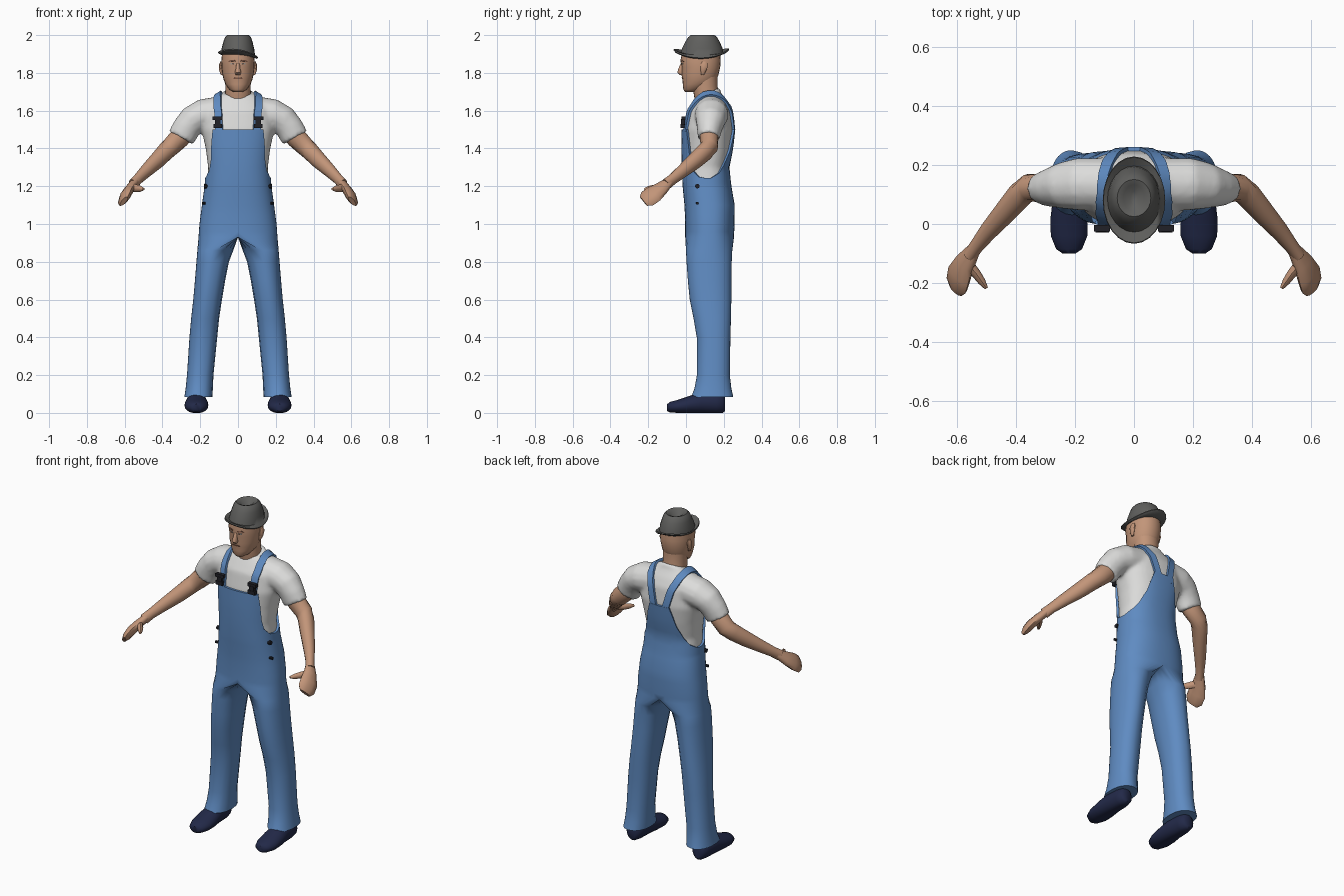
import bpy, bmesh, math
from mathutils import Vector, Matrix
from mathutils.bvhtree import BVHTree

if "Cube" in bpy.data.objects:
    bpy.data.objects.remove(bpy.data.objects["Cube"], do_unlink=True)


def material(name, *rgb):
    m = bpy.data.materials.new(name)
    m.use_nodes = True
    m.diffuse_color = (*rgb, 1)
    m.node_tree.nodes["Principled BSDF"].inputs["Base Color"].default_value = (*rgb, 1)
    return m


SKIN = material("skin", .54, .30, .19)
SHIRT = material("shirt white", .72, .72, .71)
DENIM = material("denim blue", .115, .26, .54)
FELT = material("hat grey", .115, .115, .11)
NAVY = material("shoe navy", .016, .022, .065)
BLACK = material("hardware black", .015, .015, .02)
BROWN = material("brow and lip brown", .24, .11, .07)
EYE = material("eye grey", .45, .40, .36)


def finish(name, bm, mat, mirror=False, angle=50):
    bmesh.ops.recalc_face_normals(bm, faces=bm.faces)
    me = bpy.data.meshes.new(name)
    bm.to_mesh(me)
    bm.free()
    me.materials.append(mat)
    ob = bpy.data.objects.new(name, me)
    bpy.context.collection.objects.link(ob)
    bpy.ops.object.select_all(action='DESELECT')
    ob.select_set(True)
    bpy.context.view_layer.objects.active = ob
    bpy.ops.object.shade_smooth_by_angle(angle=math.radians(angle))
    if mirror:
        ob.modifiers.new("mirror", 'MIRROR').use_clip = True
    return ob


def bridge(bm, a, b, closed=True):
    for i in range(len(a) if closed else len(a) - 1):
        j = (i + 1) % len(a)
        bm.faces.new((a[i], a[j], b[j], b[i]))


def loft(bm, rings):
    rows = [[bm.verts.new(p) for p in r] for r in rings]
    for a, b in zip(rows, rows[1:]):
        bridge(bm, a, b)
    bm.faces.new(rows[0])
    bm.faces.new(rows[-1])


def tube(pts, ref, axis=None, n=14):
    """Rings along points (x, y, z, radius along ref, other radius)."""
    rings = []
    for i, (x, y, z, ra, rb) in enumerate(pts):
        t = axis or Vector(pts[min(i + 1, len(pts) - 1)][:3]) - Vector(pts[max(i - 1, 0)][:3])
        t = Vector(t).normalized()
        u = Vector(ref)
        u = (u - t * u.dot(t)).normalized()
        v = t.cross(u)
        angles = [math.tau * k / n for k in range(n)]
        rings.append([Vector((x, y, z)) + u * ra * math.cos(a) + v * rb * math.sin(a) for a in angles])
    return rings


def lofted(name, rings, mat, mirror=False, angle=50):
    bm = bmesh.new()
    loft(bm, rings)
    return finish(name, bm, mat, mirror, angle)


def lookup(table, t):
    for a, b in zip(table, table[1:]):
        if t <= b[0]:
            f = max(0, (t - a[0]) / (b[0] - a[0]))
            return [p + (q - p) * f for p, q in zip(a[1:], b[1:])]
    return list(table[-1][1:])


def oval(deg, cx, rx, yf, yb, z, p=.85):
    s, c = math.sin(math.radians(deg)), math.cos(math.radians(deg))
    bend = lambda v: math.copysign(abs(v) ** p, v) if abs(v) > 1e-6 else 0
    return Vector((cx + rx * bend(s), (yf + yb) / 2 - (yb - yf) / 2 * bend(c), z))


# Torso outline: height, half width, front y, back y
BODY = [(.93, .205, 0, .25), (1, .2, 0, .253), (1.1, .187, -.004, .254), (1.2, .172, -.013, .235),
        (1.3, .165, -.018, .225), (1.4, .178, -.02, .245), (1.5, .2, -.018, .256),
        (1.6, .19, 0, .246), (1.65, .155, .03, .222), (1.69, .105, .055, .195), (1.71, .08, .062, .185)]


def body(deg, z, off):
    rx, yf, yb = lookup(BODY, z)
    return oval(deg, 0, rx + off, yf - off, yb + off, z)


# Shirt: torso and sleeves fused into one smooth surface
bm = bmesh.new()
torso = [[body(d, z, -.007) for d in range(0, 360, 10)]
         for z in (1.12, 1.2, 1.25, 1.3, 1.35, 1.4, 1.45, 1.5, 1.55, 1.6, 1.63, 1.65, 1.67, 1.69, 1.71)]
for p in torso[-1]:
    p.z += (p.y - .15) * .4
loft(bm, torso)
sleeve = tube([(.08, .135, 1.59, .09, .09), (.19, .135, 1.577, .084, .09), (.24, .13, 1.55, .078, .08),
               (.275, .124, 1.505, .075, .068), (.302, .12, 1.455, .074, .058)], (.6, 0, .5))
for side in (1, -1):
    loft(bm, [[Vector((p.x * side, p.y, p.z)) for p in r] for r in sleeve])
shirt = finish("shirt", bm, SHIRT)
rem = shirt.modifiers.new("fuse", 'REMESH')
rem.mode, rem.voxel_size, rem.use_smooth_shade = 'VOXEL', .011, True
smooth = shirt.modifiers.new("soften", 'SMOOTH')
smooth.factor, smooth.iterations = .5, 5

# Overalls: one half with a shaped bib edge, splitting into the leg at the crotch
EDGE = [(0, 1.5), (37.5, 1.5), (45, 1.43), (52.5, 1.34), (60, 1.285), (75, 1.25), (95, 1.24),
        (120, 1.27), (135, 1.31), (150, 1.38), (165, 1.5), (180, 1.5)]
LEG = [(.86, .025, .215, 0, .245), (.8, .048, .22, .003, .242), (.7, .068, .228, .01, .24),
       (.6, .085, .237, .02, .24), (.5, .1, .248, .04, .238), (.4, .11, .257, .057, .235),
       (.2, .13, .27, .058, .232), (.13, .133, .277, .045, .24), (.085, .136, .284, .028, .25)]
outer = [7.5 * i for i in range(25)]
inner = [180 + 22.5 * i for i in range(1, 8)]
bm = bmesh.new()
rows = [[body(d, lookup(EDGE, d)[0], -.015) for d in outer]]
for k in range(9):
    rows.append([body(d, lookup(EDGE, d)[0] + (1.18 - lookup(EDGE, d)[0]) * k / 8, .005) for d in outer])
rows += [[body(d, z, .004) for d in outer] for z in (1.1, 1.05, 1, .96, .93)]
rows = [[bm.verts.new(p) for p in r] for r in rows]
for a, b in zip(rows, rows[1:]):
    bridge(bm, a, b, closed=False)
front, back = rows[-1][0].co.y, rows[-1][-1].co.y
seam = [bm.verts.new((0, back + (front - back) * i / 8, .93)) for i in range(1, 8)]
last = rows[-1] + seam
for z, xin, xout, yf, yb in LEG:
    ring = [bm.verts.new(oval(d, (xin + xout) / 2, (xout - xin) / 2, yf, yb, z, .9)) for d in outer + inner]
    bridge(bm, last, ring)
    last = ring
bm.faces.new(last)
finish("overalls", bm, DENIM, mirror=True, angle=70)

# Shoes
shoe = [(.22, -.1, .028, .022, .018), (.22, -.085, .03, .044, .028), (.22, -.04, .034, .062, .036),
        (.22, .02, .043, .063, .047), (.22, .08, .053, .056, .057), (.22, .16, .053, .05, .057),
        (.22, .195, .05, .04, .05), (.22, .207, .045, .022, .035)]
rings = tube(shoe, (1, 0, 0), (0, 1, 0), 20)
for p in (p for r in rings for p in r):
    p.z = max(p.z, 0 if p.z < .012 else p.z)
lofted("shoe", rings, NAVY, True)

# Arms and hands
lofted("arm", tube([(.25, .125, 1.53, .05, .05), (.31, .122, 1.455, .055, .05), (.355, .123, 1.41, .051, .047),
                    (.385, .1, 1.382, .048, .045), (.43, .048, 1.335, .044, .04), (.49, -.02, 1.278, .035, .032),
                    (.53, -.07, 1.238, .029, .025), (.555, -.105, 1.21, .031, .024)], (0, 0, 1)), SKIN, True)
lofted("hand", tube([(.545, -.09, 1.222, .026, .022), (.573, -.132, 1.187, .043, .025),
                     (.593, -.172, 1.157, .056, .026), (.601, -.205, 1.134, .055, .022),
                     (.604, -.225, 1.12, .036, .012)], (.055, .09, -.055), n=10), SKIN, True)
lofted("thumb", tube([(.572, -.125, 1.195, .024, .02), (.535, -.168, 1.188, .02, .016),
                      (.516, -.195, 1.186, .016, .013), (.5, -.218, 1.185, .007, .006)], (0, 0, 1), n=8), SKIN, True)

# Neck and head: height, half width, front y, back y
NECK = [(1.6, .07, .06, .19), (1.68, .068, .042, .175), (1.73, .067, .035, .167), (1.78, .07, .035, .167)]
HEAD = [(1.7, .026, -.006, .05), (1.712, .046, -.014, .09), (1.74, .066, -.017, .14), (1.765, .076, -.019, .162),
        (1.79, .082, -.024, .172), (1.83, .087, -.022, .181), (1.865, .088, -.03, .184), (1.93, .082, -.015, .178)]
for name, table in (("neck", NECK), ("head", HEAD)):
    ob = lofted(name, [[oval(d, 0, rx, yf, yb, z, .95) for d in range(0, 360, 15)]
                       for z, rx, yf, yb in table], SKIN, angle=60)
head = ob
lofted("nose", tube([(0, -.02, 1.85, .009, .008), (0, -.027, 1.825, .011, .013), (0, -.028, 1.802, .017, .019),
                     (0, -.022, 1.79, .012, .012)], (1, 0, 0), (0, 0, 1), 10), SKIN)
lofted("ear", tube([(.084, .088, 1.79, .007, .008), (.09, .092, 1.81, .009, .015), (.092, .097, 1.84, .01, .022),
                    (.088, .097, 1.86, .006, .012)], (1, 0, 0), (0, 0, 1), 10), SKIN, True)

# Hat: half width, half depth, height, share of brim bend
HAT = [(.082, .1, 1.888, .5), (.1, .14, 1.887, 1), (.106, .148, 1.893, 1), (.104, .145, 1.9, 1),
       (.09, .112, 1.9, .5), (.086, .106, 1.93, .2), (.077, .09, 1.965, .1), (.069, .077, 1.988, 0),
       (.057, .063, 2, 0), (.036, .045, 1.993, 0), (.012, .022, 1.972, 0)]
rings = []
for rx, ry, z, w in HAT:
    ring = [oval(d, 0, rx, .088 - ry, .088 + ry, z, 1) for d in range(0, 360, 15)]
    for p in ring:
        p.z += w * (1.3 * (p.y - .085) ** 2 - .13 * p.x)
        p.y -= w * .007
    rings.append(ring)
lofted("hat", rings, FELT, angle=60)


# Bands laid over a surface: straps and facial details
def band(name, path, width, thick, mat, target, mirror=True):
    tree = BVHTree.FromObject(target, bpy.context.evaluated_depsgraph_get())
    path = [Vector(p) for p in path]
    pts = [a.lerp(b, i / 5) for a, b in zip(path, path[1:]) for i in range(5)] + [path[-1]]
    hits = [tree.find_nearest(p)[:2] for p in pts]
    rings = []
    for i, (p, n) in enumerate(hits):
        t = hits[min(i + 1, len(hits) - 1)][0] - hits[max(i - 1, 0)][0]
        s = t.cross(n).normalized() * width / 2
        rings.append([p + s + n * thick, p - s + n * thick, p - s - n * .006, p + s - n * .006])
    lofted(name, rings, mat, mirror, 40)


bpy.context.view_layer.update()
band("strap", [(.107, -.03, 1.49), (.113, -.01, 1.6), (.122, .04, 1.68), (.122, .12, 1.72),
               (.1, .2, 1.68), (.068, .25, 1.6), (.035, .28, 1.47)], .04, .012, DENIM, shirt)
band("eyebrow", [(.016, -.04, 1.86), (.035, -.035, 1.865), (.057, -.02, 1.858)], .007, .002, BROWN, head)
band("eye", [(.02, -.04, 1.845), (.045, -.03, 1.845)], .009, .002, EYE, head)
band("pupil", [(.029, -.04, 1.845), (.036, -.035, 1.845)], .008, .003, BROWN, head)
band("mouth", [(0, -.04, 1.768), (.015, -.04, 1.768), (.028, -.03, 1.766)], .007, .002, BROWN, head)

# Strap buckles and side buttons
bm = bmesh.new()
for z, w, h in ((1.56, .054, .02), (1.54, .03, .03), (1.518, .046, .022)):
    place = Matrix.Translation((.108, -.014 - (1.56 - z) * .1, z)) @ Matrix.Diagonal((w, .022, h, 1))
    bmesh.ops.create_cube(bm, size=1, matrix=place)
finish("buckle", bm, BLACK, True, 30)
bm = bmesh.new()
for x, z, r in ((.17, 1.2, .012), (.181, 1.11, .008)):
    place = Matrix.Translation((x, .06, z)) @ Matrix.Rotation(math.pi / 2, 4, 'Y')
    bmesh.ops.create_cone(bm, cap_ends=True, segments=10, radius1=r, radius2=r, depth=.02, matrix=place)
finish("side_button", bm, BLACK, True, 30)
